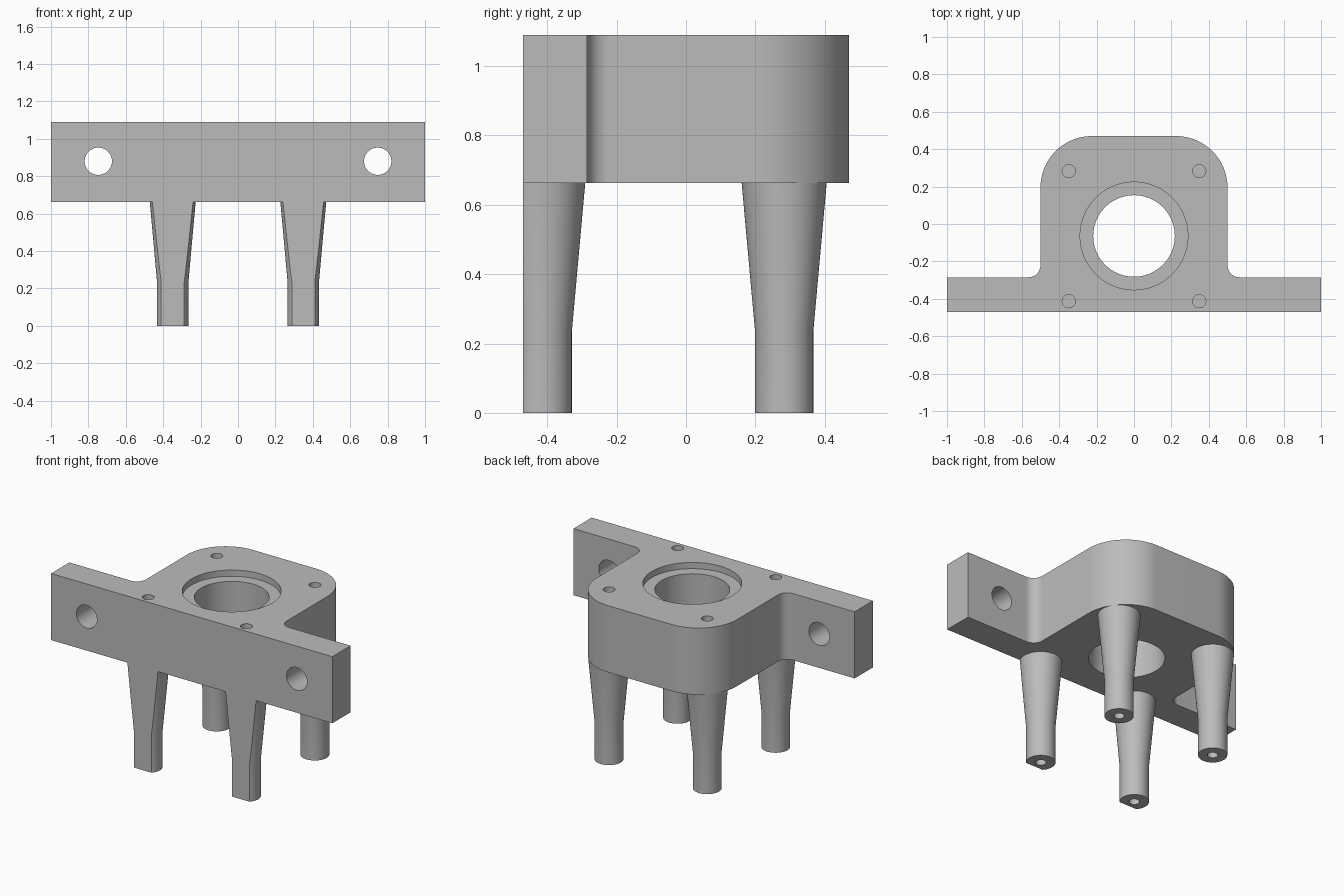
import bpy, bmesh
from math import pi, cos, sin, radians
from mathutils import Matrix, Vector

cube = bpy.data.objects.get("Cube")
if cube:
    bpy.data.objects.remove(cube, do_unlink=True)

BOTTOM, TOP = 0.662, 1.09
FRONT, BACK = -0.47, 0.47
LEG_X, LEG_YS = 0.349, (-0.413, 0.283)

grey = bpy.data.materials.new("plain grey")
grey.use_nodes = True
GREY = (0.5, 0.5, 0.5, 1)
grey.diffuse_color = GREY
grey.node_tree.nodes["Principled BSDF"].inputs["Base Color"].default_value = GREY


def make_object(name, bm):
    bmesh.ops.recalc_face_normals(bm, faces=bm.faces)
    mesh = bpy.data.meshes.new(name)
    bm.to_mesh(mesh)
    bm.free()
    mesh.materials.append(grey)
    obj = bpy.data.objects.new(name, mesh)
    bpy.context.collection.objects.link(obj)
    return obj


def shade(obj):
    bpy.ops.object.select_all(action="DESELECT")
    obj.select_set(True)
    bpy.context.view_layer.objects.active = obj
    bpy.ops.object.shade_smooth_by_angle(angle=radians(30))


def arc(cx, cy, r, start, end, steps):
    angles = [radians(start + (end - start) * i / steps) for i in range(steps + 1)]
    return [(cx + r * cos(a), cy + r * sin(a)) for a in angles]


def cut_cylinder(target, centre, radius, depth, along_y=False, sides=64):
    bm = bmesh.new()
    place = Matrix.Translation(centre)
    if along_y:
        place = place @ Matrix.Rotation(pi / 2, 4, "X")
    bmesh.ops.create_cone(bm, cap_ends=True, segments=sides, radius1=radius,
                          radius2=radius, depth=depth, matrix=place)
    cutter = make_object("hole_cutter", bm)
    cutter.hide_render = True
    mod = target.modifiers.new("hole", "BOOLEAN")
    mod.operation, mod.solver, mod.object = "DIFFERENCE", "EXACT", cutter
    bpy.context.view_layer.objects.active = target
    bpy.ops.object.modifier_apply(modifier=mod.name)
    bpy.data.objects.remove(cutter, do_unlink=True)


# Body: flange and rounded housing as one extruded outline
half = [(1, FRONT), (1, -0.285)]
half += arc(0.565, -0.22, 0.065, 270, 180, 12)
half += arc(0.225, 0.195, 0.275, 0, 90, 24)
outline = half + [(-x, y) for x, y in reversed(half)]
bm = bmesh.new()
base = bm.faces.new([bm.verts.new((x, y, BOTTOM)) for x, y in outline])
top = bmesh.ops.extrude_face_region(bm, geom=[base], use_keep_orig=True)
bmesh.ops.translate(bm, vec=(0, 0, TOP - BOTTOM),
                    verts=[v for v in top["geom"] if isinstance(v, bmesh.types.BMVert)])
body = make_object("mounting_body", bm)

# Central bore with its shallow seat
cut_cylinder(body, (0, -0.064, 0.9), 0.218, 1.0, sides=96)
cut_cylinder(body, (0, -0.064, TOP), 0.288, 0.08, sides=96)

# Flange bolt holes and blind screw holes in the top
for side in (-1, 1):
    cut_cylinder(body, (side * 0.747, -0.38, 0.88), 0.073, 0.4, along_y=True)
    for y in LEG_YS:
        cut_cylinder(body, (side * LEG_X, y, TOP), 0.035, 0.5, sides=32)
shade(body)


def make_leg(name, x, y):
    # Turned profile, from the blind hole's end to the top of the flare
    profile = [(0, 0.25), (0.03, 0.25), (0.03, 0), (0.084, 0),
               (0.084, 0.235), (0.1225, BOTTOM), (0, BOTTOM)]
    bm = bmesh.new()
    verts = [bm.verts.new((r, 0, z)) for r, z in profile]
    edges = [bm.edges.new(pair) for pair in zip(verts, verts[1:])]
    bmesh.ops.spin(bm, geom=verts + edges, cent=(0, 0, 0), axis=(0, 0, 1),
                   angle=2 * pi, steps=64)
    bmesh.ops.remove_doubles(bm, verts=bm.verts, dist=0.0001)
    bmesh.ops.translate(bm, verts=bm.verts, vec=(x, y, 0))
    # Trim flush with the front of the body
    cut = bmesh.ops.bisect_plane(
        bm, geom=bm.verts[:] + bm.edges[:] + bm.faces[:], dist=0.00001,
        plane_co=Vector((0, FRONT, 0)), plane_no=Vector((0, -1, 0)), clear_outer=True)
    rim = [e for e in cut["geom_cut"] if isinstance(e, bmesh.types.BMEdge)]
    if rim:
        bmesh.ops.holes_fill(bm, edges=rim, sides=0)
    shade(make_object(name, bm))


for side, side_name in ((-1, "right"), (1, "left")):
    for y, end_name in zip(LEG_YS, ("front", "back")):
        make_leg(f"{end_name}_{side_name}_leg", side * LEG_X, y)
